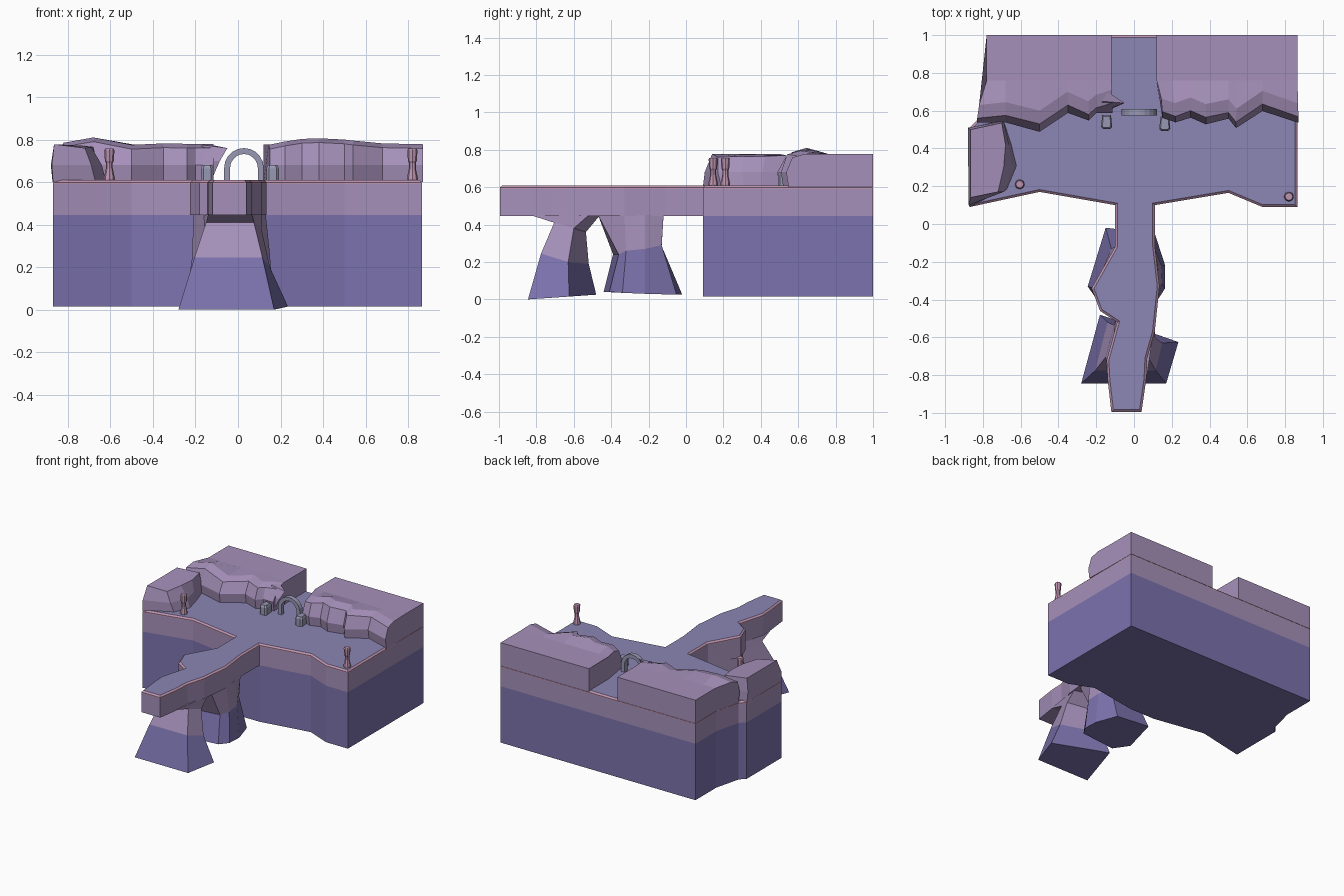
import bpy, bmesh, math

if "Cube" in bpy.data.objects:
    bpy.data.objects.remove(bpy.data.objects["Cube"])


def material(name, rgb):
    m = bpy.data.materials.new(name)
    m.diffuse_color = (*rgb, 1)
    m.use_nodes = True
    m.node_tree.nodes["Principled BSDF"].inputs["Base Color"].default_value = m.diffuse_color
    return m


LOW = material("deep_violet", (0.20, 0.17, 0.42))
ROCK = material("lilac_rock", (0.38, 0.28, 0.49))
RIM = material("pink_rim", (0.52, 0.30, 0.44))
FLOOR = material("blue_floor", (0.26, 0.24, 0.46))
STONE = material("grey_stone", (0.31, 0.31, 0.45))


def finish(bm, name, mats):
    bmesh.ops.recalc_face_normals(bm, faces=bm.faces)
    me = bpy.data.meshes.new(name)
    bm.to_mesh(me)
    bm.free()
    for m in mats:
        me.materials.append(m)
    ob = bpy.data.objects.new(name, me)
    bpy.context.collection.objects.link(ob)
    return ob


def loft(name, rings, mats, band=lambda i: 0, top_mat=None):
    """Skin equal-length closed rings and cap both ends."""
    bm = bmesh.new()
    vs = [[bm.verts.new(p) for p in r] for r in rings]
    n = len(vs[0])
    for i in range(len(vs) - 1):
        for j in range(n):
            k = (j + 1) % n
            f = bm.faces.new((vs[i][j], vs[i][k], vs[i + 1][k], vs[i + 1][j]))
            f.material_index = band(i)
    bm.faces.new(vs[0]).material_index = 0
    cap = bm.faces.new(vs[-1])
    cap.material_index = band(len(vs) - 2) if top_mat is None else top_mat
    return finish(bm, name, mats)


def at(outline, z):
    return [(x, y, z) for x, y in outline]


# Plan outlines, counter-clockwise: shore block and the pier reaching forward
left_shore = [(-.78, 1), (-.78, .75), (-.83, .55), (-.87, .51), (-.87, .09),
              (-.5, .17), (-.1, .1)]
right_shore = [(.11, .1), (.5, .165), (.68, .09), (.865, .09), (.865, 1)]
pier = [(-.1, -.12), (-.225, -.34), (-.18, -.46), (-.09, -.52), (-.145, -.72),
        (-.14, -.82), (-.12, -.995), (.04, -.995), (.065, -.82), (.07, -.71),
        (.11, -.57), (.135, -.33), (.11, -.11)]

# Lower cliff mass
shore = left_shore + right_shore
loft("cliff_base", [at(shore, .015), at(shore, .446)], [LOW])

# Deck slab with a bevelled pink rim and blue floor
bm = bmesh.new()
plan = left_shore + pier + right_shore
face = bm.faces.new([bm.verts.new(p) for p in at(plan, .445)])
bottom = face
face.normal_update()
rings = [[bm.verts.new(p) for p in at(plan, z)] for z in (.59, .598)]
prev = list(bottom.verts)
for mi, ring in enumerate(rings):
    for j in range(len(plan)):
        k = (j + 1) % len(plan)
        bm.faces.new((prev[j], prev[k], ring[k], ring[j])).material_index = mi
    prev = ring
top = bm.faces.new(prev)
bm.normal_update()
res = bmesh.ops.inset_individual(bm, faces=[top], thickness=.012, depth=.011,
                                 use_even_offset=True)
for f in res["faces"]:
    f.material_index = 1
top.material_index = 2
finish(bm, "deck", [ROCK, RIM, FLOOR])

# Flaring rock legs below the pier, each with a violet foot
front_leg = [
    [(-.28, -.845, 0), (.17, -.845, 0), (.235, -.625, .015), (-.18, -.48, .025)],
    [(-.205, -.775, .245), (.115, -.775, .245), (.15, -.63, .2), (-.14, -.52, .19)],
    [(-.15, -.705, .41), (.075, -.705, .41), (.11, -.60, .38), (-.105, -.535, .36)],
    [(-.14, -.83, .45), (.065, -.83, .45), (.11, -.52, .45), (-.09, -.46, .45)]]
loft("front_leg", front_leg, [LOW, ROCK], lambda i: min(i, 1))
rear_leg = [
    [(-.15, -.02, .025), (-.245, -.33, .04), (-.17, -.44, .04), (.12, -.41, .04),
     (.165, -.34, .035), (.165, -.22, .03), (.11, -.05, .025)],
    [(-.12, -.13, .285), (-.215, -.34, .25), (-.15, -.39, .24), (.1, -.36, .24),
     (.15, -.32, .26), (.145, -.22, .27), (.1, -.13, .29)],
    [(-.1, -.12, .45), (-.21, -.34, .45), (-.16, -.47, .45), (.1, -.47, .45),
     (.13, -.33, .45), (.125, -.22, .45), (.105, -.12, .45)]]
loft("rear_leg", rear_leg, [LOW, ROCK], lambda i: min(i, 1))


# Upper cliffs: one jagged cross-section per column
# column = front x, front y, back x, lip height, lip set-back
def upper_cliff(name, columns):
    secs = []
    for x, y, bx, h, s in columns:
        c = (x + bx) / 2
        secs.append([(x, y, .60), (x, y - .012, .68), (x, y + s, h - .02),
                     (x * .6 + c * .4, y + s + .07, h), (bx, .76, .778),
                     (bx, 1, .778), (bx, 1, .60), (bx, .76, .60)])
    loft(name, secs, [ROCK])


upper_cliff("right_cliff", [
    (.15, .575, .12, .775, .02), (.22, .55, .2, .79, .02), (.3, .575, .3, .803, .025),
    (.38, .54, .38, .806, .025), (.5, .57, .5, .80, .02), (.54, .52, .55, .795, .02),
    (.68, .61, .68, .782, .025), (.87, .548, .865, .778, .02)])
upper_cliff("left_cliff", [
    (-.83, .55, -.78, .785, .01), (-.68, .55, -.68, .81, .025),
    (-.5, .50, -.5, .775, .03), (-.35, .60, -.36, .782, .03),
    (-.24, .56, -.25, .78, .02), (-.2, .60, -.2, .78, .015),
    (-.115, .60, -.12, .78, .04)])

# Pointed overhang beside the passage
loft("overhang", [
    [(-.16, .59, .62), (-.12, .61, .62), (-.12, .68, .62)],
    [(-.16, .60, .70), (-.085, .625, .70), (-.12, .68, .70)],
    [(-.17, .65, .775), (-.05, .64, .76), (-.14, .70, .778)]], [ROCK])

# Boulder on the left shore
loft("boulder", [
    at([(-.872, .51), (-.69, .55), (-.645, .41), (-.62, .31), (-.67, .19), (-.87, .09)], .60),
    at([(-.88, .51), (-.69, .545), (-.66, .41), (-.64, .30), (-.69, .17), (-.875, .10)], .68),
    [(-.865, .50, .778), (-.70, .535, .77), (-.68, .42, .765), (-.69, .30, .765),
     (-.72, .17, .76), (-.865, .14, .778)]], [ROCK])

# Small stone arch over the passage: rectangular section swept along a hoop
path = [(1, 0)] + [(math.cos(math.pi * i / 10), math.sin(math.pi * i / 10)) for i in range(11)] + [(-1, 0)]
secs = []
for i, (c, s) in enumerate(path):
    base = .60 if i in (0, len(path) - 1) else .667
    secs.append([(.028 + r * c, y, base + r * s)
                 for r, y in ((.065, .575), (.093, .575), (.093, .61), (.065, .61))])
loft("arch", secs, [STONE])

# Stone blocks flanking the arch
for side, cx, cy in (("left", -.145, .54), ("right", .163, .53)):
    sq = lambda w, d, z: [(cx + w * a, cy + d * b, z) for a, b in
                          ((-1, -.7), (-.6, -1), (.6, -1), (1, -.7), (.8, 1), (-.8, 1))]
    loft(side + "_block", [sq(.029, .038, .60), sq(.029, .038, .665), sq(.022, .03, .68)], [STONE])

# Waisted pink bollards
profile = [(.026, .60), (.026, .618), (.016, .665), (.016, .69), (.021, .70),
           (.024, .75), (.020, .757)]
for side, cx, cy in (("left", -.605, .21), ("right", .82, .145)):
    loft(side + "_bollard", [[(cx + r * math.cos(a * math.pi / 4), cy + r * math.sin(a * math.pi / 4), z)
                              for a in range(8)] for r, z in profile], [RIM])
